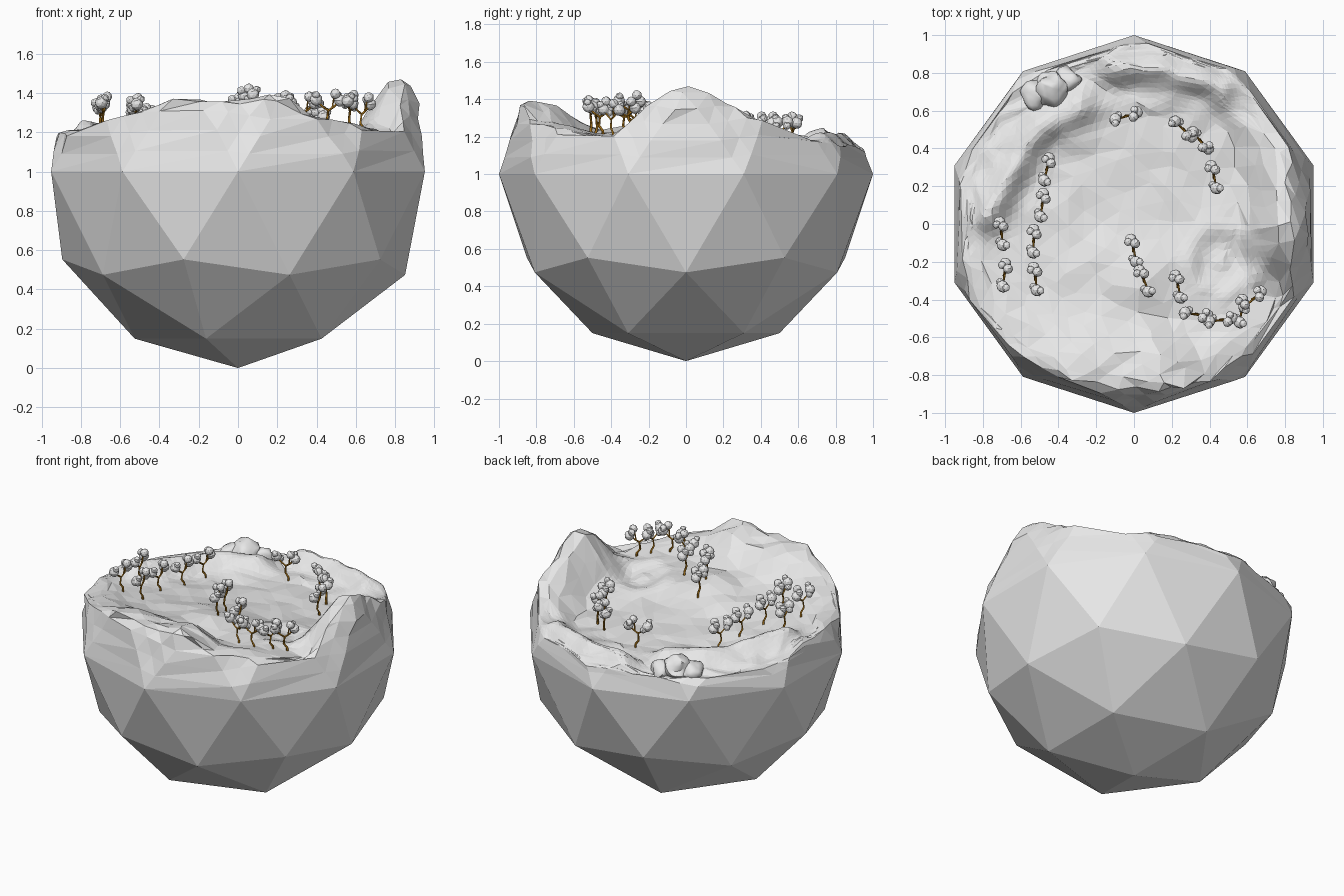
import bpy, bmesh, math, random
from mathutils import Vector, Matrix, noise

random.seed(4)
if "Cube" in bpy.data.objects:
    bpy.data.objects.remove(bpy.data.objects["Cube"])


def material(name, color):
    m = bpy.data.materials.new(name)
    m.use_nodes = True
    m.diffuse_color = (*color, 1)
    m.node_tree.nodes["Principled BSDF"].inputs["Base Color"].default_value = (*color, 1)
    return m


GREY = material("pale grey", (0.8, 0.8, 0.8))
BARK = material("orange brown bark", (0.38, 0.17, 0.01))


def mesh_object(name, bm, mat):
    me = bpy.data.meshes.new(name)
    bm.to_mesh(me)
    bm.free()
    me.materials.append(mat)
    ob = bpy.data.objects.new(name, me)
    bpy.context.collection.objects.link(ob)
    return ob


def smooth(a, b, v):
    t = min(max((v - a) / (b - a), 0), 1)
    return t * t * (3 - 2 * t)


def path_distance(p, path):
    best = 9
    for a, b in zip(path, path[1:]):
        a, b = Vector(a), Vector(b)
        d = b - a
        t = min(max((p - a).dot(d) / d.length_squared, 0), 1)
        best = min(best, (p - a - d * t).length)
    return best


# Rim of the island: angle in degrees, height, radius where the slope starts
RIM = [(-180, 1.18, .7), (-150, 1.22, .6), (-130, 1.28, .5), (-112, 1.37, .4),
       (-90, 1.35, .35), (-75, 1.4, .4), (-68, 1.29, .5), (-40, 1.22, .6),
       (-28, 1.18, .6), (-20, 1.27, .58), (-10, 1.42, .55), (-2, 1.48, .52),
       (8, 1.43, .55), (20, 1.35, .6), (32, 1.23, .65), (60, 1.13, .7),
       (90, 1.12, .7), (120, 1.12, .6), (150, 1.13, .6), (180, 1.18, .7)]
BACK_RIDGE = [(-.12, .83), (.15, .82), (.47, .72)]
LEFT_RIDGE = [(-.3, .62), (-.5, .52), (-.64, .3), (-.76, .05)]
GULLY = [(.5, -.2), (.66, -.2), (.85, -.42)]
HOLLOW = Vector((.47, -.2))


def ground(x, y):
    p = Vector((x, y))
    r, a = p.length, math.degrees(math.atan2(y, x))
    for (a0, z0, s0), (a1, z1, s1) in zip(RIM, RIM[1:]):
        if a0 <= a <= a1:
            k = (a - a0) / (a1 - a0)
            rim, start = z0 + (z1 - z0) * k, s0 + (s1 - s0) * k
            break
    floor = 1.13 + .07 * smooth(.3, -.4, y)
    z = floor + (rim - floor) * smooth(start, .82, r)
    z += .09 * math.exp(-(path_distance(p, BACK_RIDGE) / .08) ** 2)
    z += .09 * math.exp(-(path_distance(p, LEFT_RIDGE) / .09) ** 2)
    z -= .02 * math.exp(-(path_distance(p, GULLY) / .06) ** 2)
    # Hollow with a raised ring and a small mound
    d = (p - HOLLOW).length
    z += .025 * math.exp(-((d - .17) / .06) ** 2) - .03 * math.exp(-(d / .13) ** 2)
    z += .035 * math.exp(-(d / .05) ** 2)
    z += .05 * math.exp(-((x - .02) ** 2 + (y + .3) ** 2) / .03)
    return z


# Faceted globe with its upper half worn down into a basin
bm = bmesh.new()
bmesh.ops.create_icosphere(bm, subdivisions=2, radius=1, matrix=Matrix.Translation((0, 0, 1)))


def upper_edges(test):
    fs = [f for f in bm.faces if f.calc_center_median().z > 1.001 and test(f.calc_center_median())]
    return list({e for f in fs for e in f.edges if max(v.co.z for v in e.verts) > 1.001})


bmesh.ops.subdivide_edges(bm, edges=upper_edges(lambda c: True), cuts=4, use_grid_fill=True)
bmesh.ops.triangulate(bm, faces=[f for f in bm.faces if len(f.verts) > 3])
for v in bm.verts:
    if v.co.z > 1.3:
        v.co.x += random.uniform(-.025, .025)
        v.co.y += random.uniform(-.025, .025)
        v.co.z += random.uniform(-.015, .005)
    elif v.co.z > 1.05:
        v.co += (v.co - Vector((0, 0, 1))) * random.uniform(-.01, .014)


def detailed(c):
    p = c.xy
    return (path_distance(p, BACK_RIDGE) < .2 or path_distance(p, LEFT_RIDGE) < .2
            or (p - HOLLOW).length < .24)


bmesh.ops.subdivide_edges(bm, edges=upper_edges(detailed), cuts=2, use_grid_fill=True)
bmesh.ops.triangulate(bm, faces=[f for f in bm.faces if len(f.verts) > 3])
for v in bm.verts:
    if v.co.z > 1.02:
        bump = .02 * noise.noise(v.co * 7)
        v.co.z = min(v.co.z, ground(v.co.x, v.co.y) + bump)
bmesh.ops.recalc_face_normals(bm, faces=bm.faces)
mesh_object("island_ground", bm, GREY)

# Lumpy boulders sunk into the back edge
bm = bmesh.new()
for x, y, z, r in [(-.52, .68, 1.13, .075), (-.44, .71, 1.15, .09), (-.35, .76, 1.12, .07)]:
    bmesh.ops.create_icosphere(bm, subdivisions=3, radius=r, matrix=Matrix.Translation((x, y, z)))
for v in bm.verts:
    v.co += noise.noise_vector(v.co * 16) * .025
boulders = mesh_object("boulders", bm, GREY)

# Tree crown: large faceted balls at the branch ends
bm = bmesh.new()
for x, y, z, r in [(-.062, 0, .15, .032), (-.04, .018, .13, .021), (.06, .006, .145, .031),
                   (.035, -.012, .18, .026), (.05, .022, .17, .022), (-.065, -.02, .175, .02)]:
    bmesh.ops.create_icosphere(bm, subdivisions=2, radius=r, matrix=Matrix.Translation((x, y, z)))
for v in bm.verts:
    v.co += noise.noise_vector(v.co * 60) * .004
crown = mesh_object("tree_crown", bm, GREY)

# Crooked trunk with wide branches
cu = bpy.data.curves.new("tree_trunk", "CURVE")
cu.dimensions = "3D"
cu.bevel_depth = .007
cu.bevel_resolution = 0
cu.use_fill_caps = True
for pts in [[(.016, 0, -.03), (.016, 0, .02), (-.006, .004, .05), (0, 0, .1)],
            [(0, 0, .095), (-.03, 0, .115), (-.06, 0, .145)],
            [(0, 0, .095), (.03, 0, .115), (.058, .006, .15)],
            [(.02, 0, .11), (.03, -.01, .18)]]:
    s = cu.splines.new("POLY")
    s.points.add(len(pts) - 1)
    for sp, p in zip(s.points, pts):
        sp.co = (*p, 1)
        sp.radius = 1.1 - p[2] * 3
cu.materials.append(BARK)
trunk = bpy.data.objects.new("tree_trunk", cu)
bpy.context.collection.objects.link(trunk)

# Tree rows: position and heading in degrees
TREES = [(-.7, -.05, 95), (-.685, -.27, 80), (-.53, -.09, 85), (-.52, -.29, 95),
         (-.46, .29, 75), (-.485, .1, 80), (-.04, .57, 15),
         (.26, .5, -45), (.35, .44, -50), (.425, .25, 100),
         (0, -.14, 100), (.055, -.3, 110), (.235, -.33, 100),
         (.33, -.48, -10), (.46, -.51, 5), (.57, -.46, 80), (.63, -.4, 40)]
for i, (x, y, deg) in enumerate(TREES):
    for part in (crown, trunk):
        ob = part if i == 0 else part.copy()
        if i:
            bpy.context.collection.objects.link(ob)
        ob.location = (x, y, ground(x, y) - .002)
        ob.rotation_euler = (0, 0, math.radians(deg))

# Soft shading on the boulders only
bpy.ops.object.select_all(action="DESELECT")
boulders.select_set(True)
bpy.context.view_layer.objects.active = boulders
bpy.ops.object.shade_smooth_by_angle(angle=math.radians(40))
